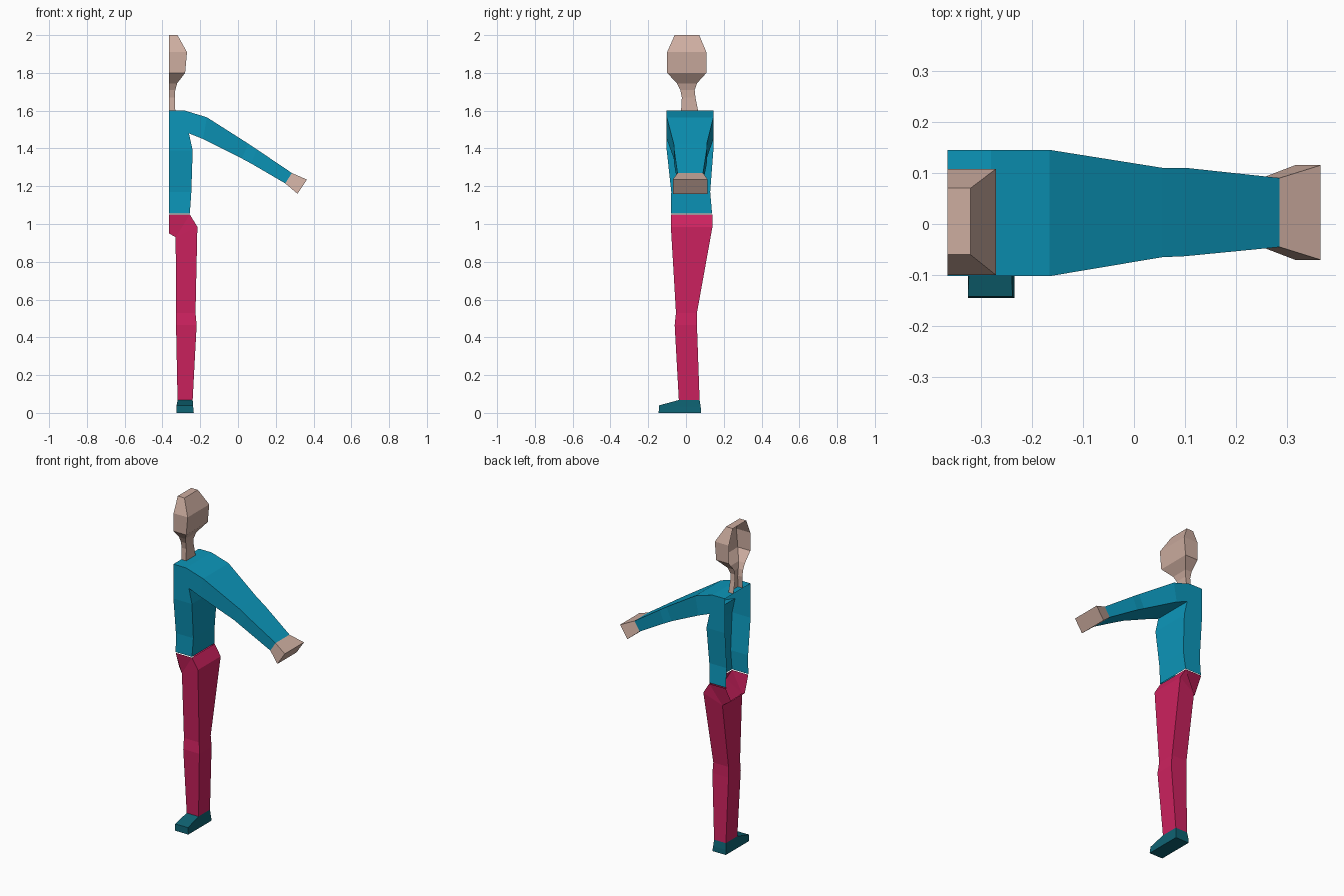
import bpy
import bmesh

cube = bpy.data.objects.get("Cube")
if cube:
    bpy.data.objects.remove(cube, do_unlink=True)

MID = -0.365  # open centre plane of the half figure


def material(name, rgb):
    lin = [((c / 255 + 0.055) / 1.055) ** 2.4 for c in rgb] + [1.0]
    mat = bpy.data.materials.new(name)
    mat.use_nodes = True
    mat.diffuse_color = lin
    mat.node_tree.nodes["Principled BSDF"].inputs["Base Color"].default_value = lin
    return mat


skin = material("skin", (205, 173, 160))
blue = material("shirt blue", (12, 150, 186))
pink = material("trouser pink", (205, 34, 95))
teal = material("shoe teal", (14, 98, 114))


def finish(name, bm, mat):
    bmesh.ops.recalc_face_normals(bm, faces=bm.faces)
    mesh = bpy.data.meshes.new(name)
    bm.to_mesh(mesh)
    bm.free()
    mesh.materials.append(mat)
    obj = bpy.data.objects.new(name, mesh)
    bpy.context.collection.objects.link(obj)


def loft(name, rings, mat, closed=True, caps="", skip=()):
    """Bridge four-point rings; skip holds (ring, side) pairs left open."""
    bm = bmesh.new()
    rows = [[bm.verts.new(p) for p in ring] for ring in rings]
    for r in range(len(rows) - 1):
        a, b = rows[r], rows[r + 1]
        for i in range(4 if closed else 3):
            if (r, i) not in skip:
                j = (i + 1) % 4
                bm.faces.new((a[i], a[j], b[j], b[i]))
    if "start" in caps:
        bm.faces.new(rows[0][::-1])
    if "end" in caps:
        bm.faces.new(rows[-1])
    finish(name, bm, mat)


def level(z, x0, x1, front, back):
    """Rectangle at one height; side 1 is the outer side."""
    return [(x0, front, z), (x1, front, z), (x1, back, z), (x0, back, z)]


def station(top, bottom, front, back):
    """Arm cross-section from its top and bottom points in x and z."""
    (tx, tz), (bx, bz) = top, bottom
    return [(tx, front, tz), (bx, front, bz), (bx, back, bz), (tx, back, tz)]


# Head and neck, open at the centre plane
head = [(1.6, -0.332, -0.026, 0.064), (1.67, -0.334, -0.022, 0.05),
        (1.71, -0.332, -0.03, 0.046), (1.745, -0.322, -0.048, 0.058),
        (1.8, -0.28, -0.1, 0.108), (1.91, -0.27, -0.1, 0.108),
        (2.0, -0.32, -0.06, 0.07)]
loft("head_and_neck", [level(z, MID, x, f, b) for z, x, f, b in head],
     skin, closed=False, caps="end")

# Shirt body, with the arm opening left free
torso = [(1.055, -0.255, -0.08, 0.138), (1.17, -0.247, -0.078, 0.128),
         (1.39, -0.24, -0.102, 0.145), (1.48, -0.26, -0.102, 0.145),
         (1.6, -0.28, -0.102, 0.145)]
loft("shirt_body", [level(z, MID, x, f, b) for z, x, f, b in torso],
     blue, closed=False, caps="end", skip={(3, 1)})

# Sleeve and hand
wrist = station((0.285, 1.27), (0.25, 1.215), -0.045, 0.09)
loft("sleeve", [
    station((-0.28, 1.6), (-0.26, 1.48), -0.102, 0.145),
    station((-0.165, 1.565), (-0.185, 1.45), -0.102, 0.145),
    station((0.055, 1.425), (0.02, 1.347), -0.065, 0.11),
    station((0.1, 1.395), (0.07, 1.32), -0.063, 0.11),
    wrist], blue)
loft("hand", [wrist, station((0.365, 1.235), (0.315, 1.16), -0.07, 0.115)],
     skin, caps="end")

# Trouser hip: waist panels folding into the crotch and the leg opening
hip = [(-0.33, -0.07, 0.93), (-0.215, -0.08, 0.985),
       (-0.215, 0.14, 0.985), (-0.33, 0.12, 0.93)]
bm = bmesh.new()
wf, of, ob, wb = [bm.verts.new(p) for p in level(1.05, MID, -0.255, -0.08, 0.14)]
leg_if, leg_of, leg_ob, leg_ib = [bm.verts.new(p) for p in hip]
cf, cb = [bm.verts.new((MID, y, 0.95)) for y in (-0.045, 0.085)]
for face in ((wf, of, leg_if, cf), (of, leg_of, leg_if), (of, ob, leg_ob, leg_of),
             (ob, leg_ib, leg_ob), (ob, wb, cb, leg_ib), (cf, leg_if, leg_ib, cb)):
    bm.faces.new(face)
finish("trouser_hip", bm, pink)

# Trouser leg
loft("trouser_leg", [
    hip,
    level(0.53, -0.328, -0.225, -0.053, 0.058),
    level(0.465, -0.328, -0.219, -0.06, 0.058),
    level(0.068, -0.32, -0.24, -0.038, 0.072)], pink)

# Shoe with a sloping toe
sole = level(0.0, -0.325, -0.234, -0.145, 0.08)
upper = [(x, y, 0.04 if y < 0 else 0.03)
         for x, y, z in level(0, -0.325, -0.238, -0.142, 0.078)]
ankle = level(0.068, -0.32, -0.24, -0.038, 0.072)
loft("shoe", [sole, upper, ankle], teal, caps="start end")
